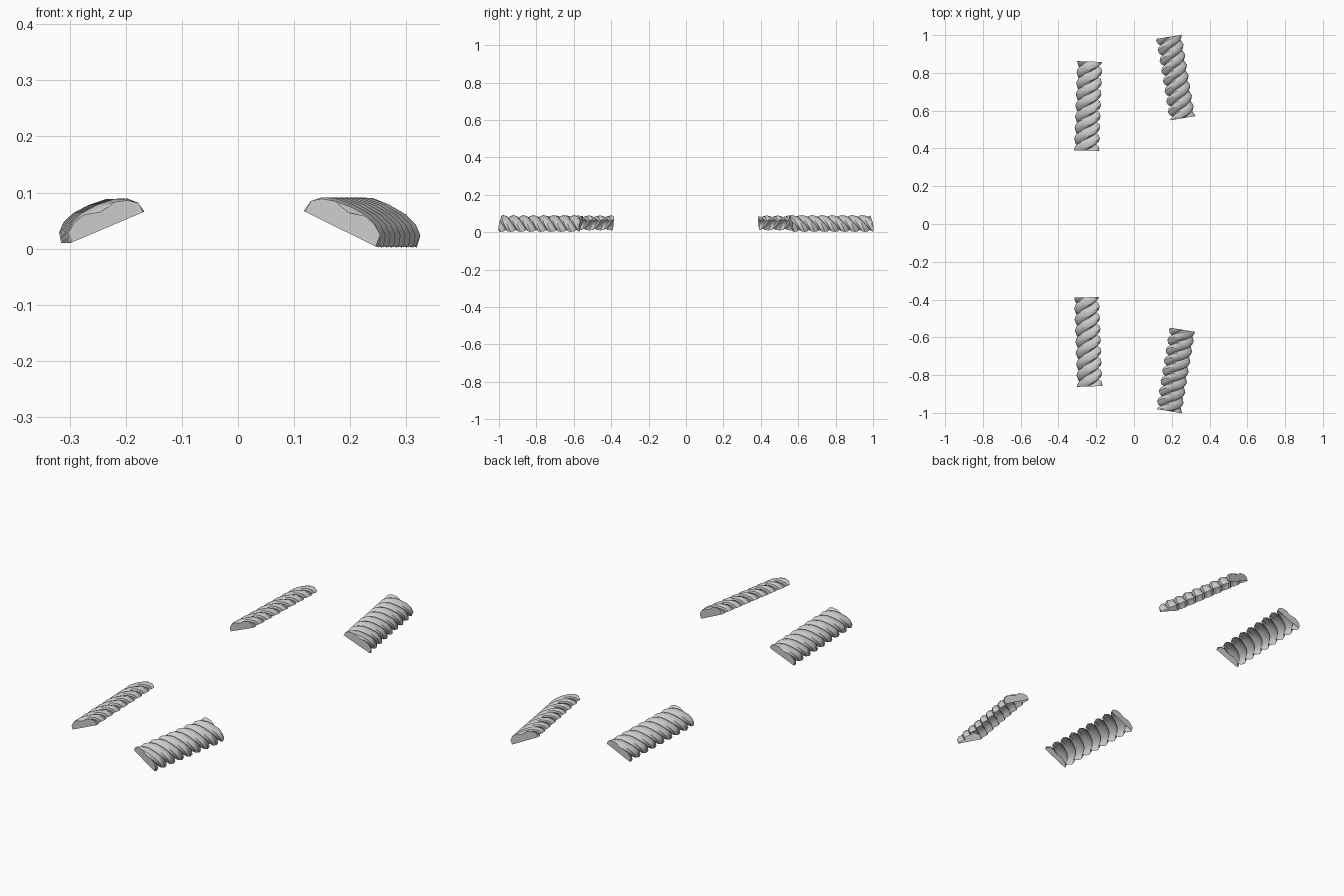
import bpy, bmesh, math
from mathutils import Matrix, Vector

if "Cube" in bpy.data.objects:
    bpy.data.objects.remove(bpy.data.objects["Cube"])

RISE = 0.075                                   # axial travel of a strand over the half turn
LOBE = [(0, 0.68), (0.17, 0.90), (0.5, 1.0), (0.83, 0.90)]   # strand profile over one pitch
SEG = 8


def rope_half(name, a, b, length, strands, center, tilt, yaw):
    """Open half shell of twisted rope along local y, closed at both ends."""
    bm = bmesh.new()
    pitch = length / strands
    samples = [((k + u) * pitch, r) for k in range(-2, strands + 3) for u, r in LOBE]
    rows = []
    for y, r in samples:
        row = []
        for j in range(SEG + 1):
            t = math.pi * j / SEG
            c, s = math.cos(t), max(0.0, math.sin(t))
            x = math.copysign(abs(c) ** 0.85, c) * a * r
            z = s ** 0.85 * b * r
            row.append(bm.verts.new((x, y - length / 2 + RISE * (0.5 - j / SEG), z)))
        rows.append(row)
    for p, q in zip(rows, rows[1:]):
        for j in range(SEG):
            bm.faces.new((p[j], q[j], q[j + 1], p[j + 1]))

    # trim square at the ends and cap them
    for side in (-1, 1):
        cut = bmesh.ops.bisect_plane(
            bm, geom=bm.verts[:] + bm.edges[:] + bm.faces[:], dist=1e-6,
            plane_co=(0, side * length / 2, 0), plane_no=(0, side, 0), clear_outer=True)
        ring = [v for v in cut["geom_cut"] if isinstance(v, bmesh.types.BMVert)]
        ring.sort(key=lambda v: math.atan2(v.co.z / b, v.co.x / a))
        if side > 0:
            ring.reverse()
        bm.faces.new(ring)
    bmesh.ops.recalc_face_normals(bm, faces=bm.faces[:])
    top = max(bm.faces, key=lambda f: f.calc_center_median().z)
    if top.normal.z < 0:
        bmesh.ops.reverse_faces(bm, faces=bm.faces[:])

    bm.transform(Matrix.Translation(Vector(center))
                 @ Matrix.Rotation(math.radians(yaw), 4, 'Z')
                 @ Matrix.Rotation(math.radians(tilt), 4, 'Y'))
    me = bpy.data.meshes.new(name)
    bm.to_mesh(me)
    bm.free()
    ob = bpy.data.objects.new(name, me)
    bpy.context.collection.objects.link(ob)
    bpy.ops.object.select_all(action='DESELECT')
    ob.select_set(True)
    bpy.context.view_layer.objects.active = ob
    bpy.ops.object.shade_smooth_by_angle(angle=math.radians(35))


# two matching pairs, front and back
for side, label in ((-1, "front"), (1, "back")):
    rope_half(label + "_left_rope", 0.072, 0.044, 0.472, 8,
              (-0.241, side * 0.624, 0.038), -23, -2 * side)
    rope_half(label + "_right_rope", 0.075, 0.048, 0.437, 8,
              (0.218, side * 0.775, 0.035), 26, 9.4 * side)
